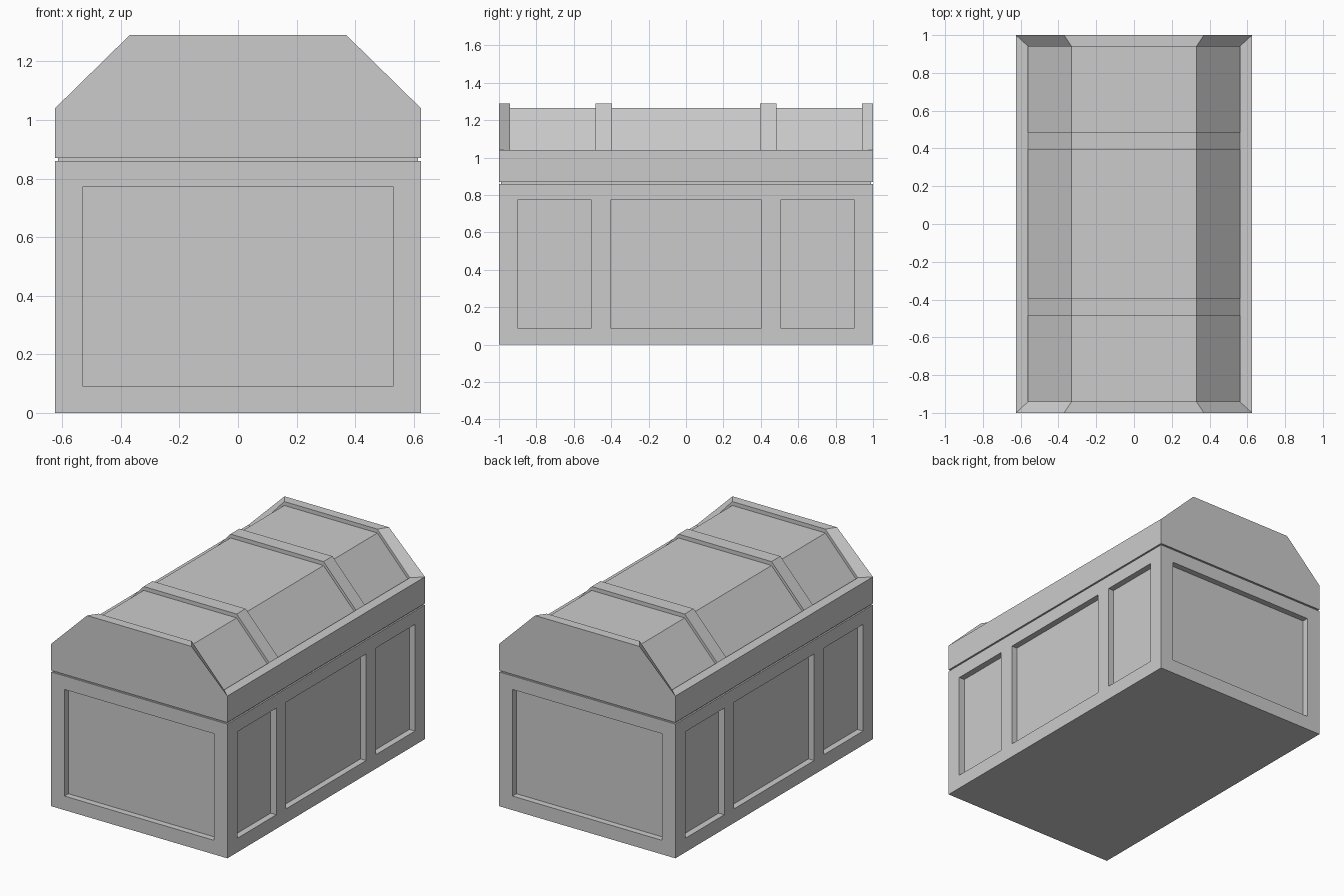
import bpy, bmesh
from mathutils import Matrix, Vector

if "Cube" in bpy.data.objects:
    bpy.data.objects.remove(bpy.data.objects["Cube"])

W, L = 0.625, 1.0          # half width, half length
SEAM, LID, EAVE = 0.86, 0.87, 1.04
RECESS = 0.04


def add_box(bm, lo, hi):
    lo, hi = Vector(lo), Vector(hi)
    m = Matrix.Translation((lo + hi) / 2) @ Matrix.Diagonal((*(hi - lo), 1))
    bmesh.ops.create_cube(bm, size=1, matrix=m)


def finish(bm, name):
    bmesh.ops.recalc_face_normals(bm, faces=bm.faces)
    mesh = bpy.data.meshes.new(name)
    bm.to_mesh(mesh)
    bm.free()
    ob = bpy.data.objects.new(name, mesh)
    bpy.context.collection.objects.link(ob)
    return ob


def box_object(name, lo, hi):
    bm = bmesh.new()
    add_box(bm, lo, hi)
    return finish(bm, name)


# Chest body with recessed panels on all four sides
body = box_object("chest_body", (-W, -L, 0), (W, L, SEAM))
bm = bmesh.new()
z0, z1 = 0.09, 0.773
for s in (-1, 1):
    ys = sorted((s * (L - RECESS), s * (L + 0.1)))
    add_box(bm, (-0.53, ys[0], z0), (0.53, ys[1], z1))
    xs = sorted((s * (W - RECESS), s * (W + 0.1)))
    for a, b in ((-0.9, -0.505), (-0.405, 0.405), (0.505, 0.9)):
        add_box(bm, (xs[0], a, z0), (xs[1], b, z1))
cutter = finish(bm, "panel_cutter")
cutter.hide_render = True
cutter.display_type = 'WIRE'
mod = body.modifiers.new("panels", 'BOOLEAN')
mod.operation = 'DIFFERENCE'
mod.solver = 'EXACT'
mod.object = cutter

# Dark seam between body and lid
box_object("lid_seam", (-W + 0.01, -L + 0.01, SEAM - 0.01), (W - 0.01, L - 0.01, LID + 0.01))

# Lid: lofted along y, dropping between the raised bands
bm = bmesh.new()


def section(y, foot, top, drop):
    half = [(foot, EAVE), (foot, EAVE - drop), (top, 1.29 - drop)]
    pts = [(-x, z) for x, z in half] + half[::-1]
    return [bm.verts.new((x, y, z)) for x, z in pts]


stations = [(-0.94, 0), (-0.94, 0.025), (-0.485, 0.025), (-0.485, 0), (-0.395, 0), (-0.395, 0.025)]
stations += [(-y, d) for y, d in reversed(stations)]
rows = [section(-L, W, 0.37, 0)]
rows += [section(y, 0.56, 0.33, d) for y, d in stations]
rows += [section(L, W, 0.37, 0)]
for r, q in zip(rows, rows[1:]):
    for i in range(5):
        bm.faces.new((r[i], r[i + 1], q[i + 1], q[i]))

# Lid ledges, side walls, ends and underside
first, last = rows[0], rows[-1]
base = {}
for row, y in ((first, -L), (last, L)):
    base[y] = [bm.verts.new((x, y, LID)) for x in (-W, W)]
    bm.faces.new([base[y][0], row[0], row[2], row[3], row[5], base[y][1]])
for k, i in ((0, 0), (1, 5)):
    bm.faces.new((first[i], last[i], base[L][k], base[-L][k]))
    bm.faces.new((first[i], rows[1][i], rows[-2][i], last[i]))
bm.faces.new(base[-L] + base[L][::-1])
bmesh.ops.remove_doubles(bm, verts=bm.verts, dist=1e-5)
bmesh.ops.dissolve_degenerate(bm, dist=1e-5, edges=bm.edges)
finish(bm, "lid")
